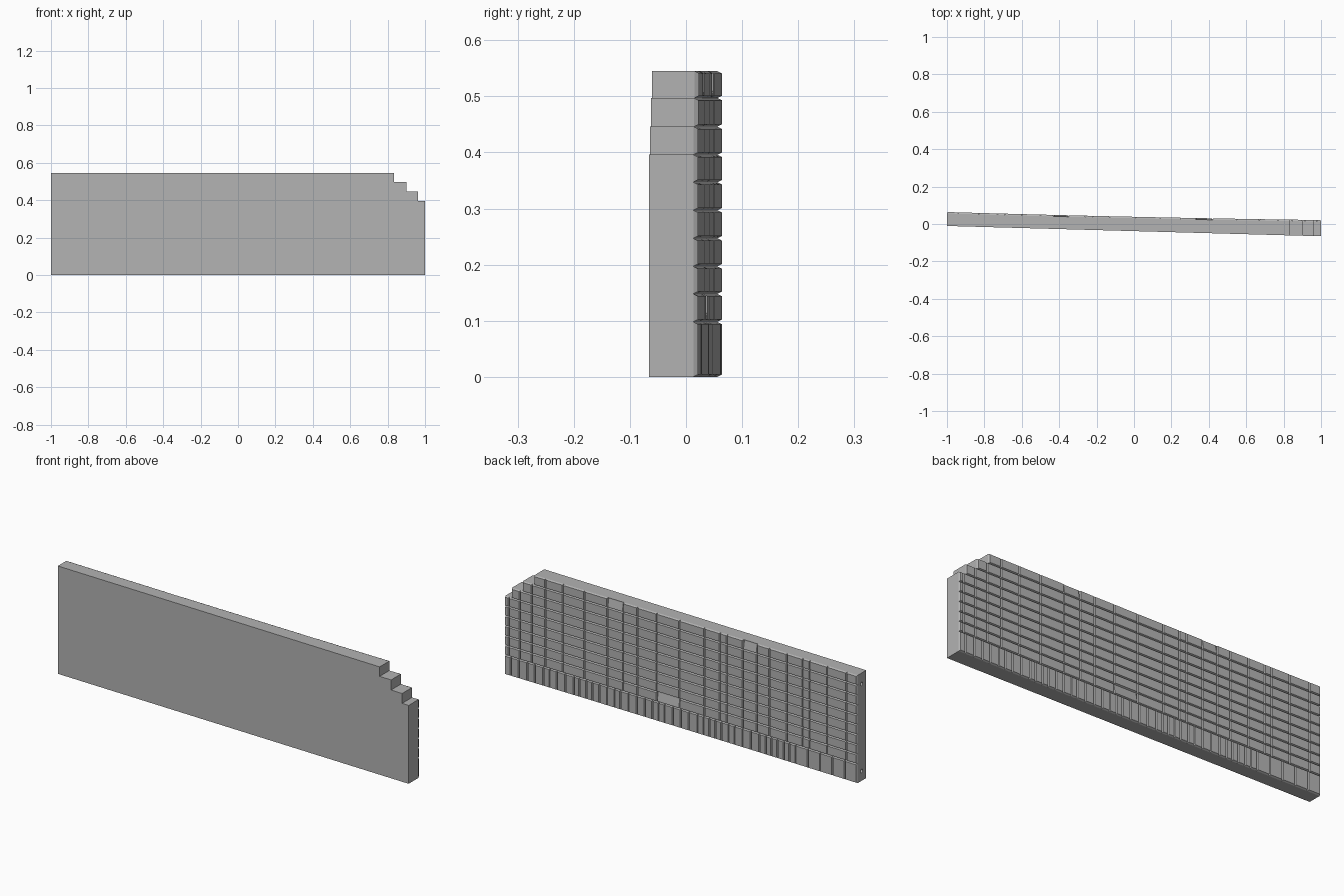
import bpy
import bmesh
import random

random.seed(4)
if "Cube" in bpy.data.objects:
    bpy.data.objects.remove(bpy.data.objects["Cube"], do_unlink=True)

stone = bpy.data.materials.new("wall_grey")
stone.use_nodes = True
grey = (0.45, 0.45, 0.45, 1)
stone.diffuse_color = grey
stone.node_tree.nodes["Principled BSDF"].inputs["Base Color"].default_value = grey


def front(x):
    return -0.038 - 0.0275 * x


def back(x):
    return 0.0425 - 0.0215 * x - 0.004 * (1 - x * x)


def finish(bm, name):
    bmesh.ops.recalc_face_normals(bm, faces=bm.faces)
    mesh = bpy.data.meshes.new(name)
    bm.to_mesh(mesh)
    bm.free()
    mesh.materials.append(stone)
    obj = bpy.data.objects.new(name, mesh)
    bpy.context.collection.objects.link(obj)
    return obj


# Solid wall core with a stepped end
TOP = 0.545
steps = [(0.396, 1.0), (0.446, 0.963), (0.497, 0.9), (TOP, 0.835)]
outline = [(-1, 0), (1, 0)]
for i, (z, x) in enumerate(steps):
    outline.append((x, z))
    if i + 1 < len(steps):
        outline.append((steps[i + 1][1], z))
outline.append((-1, TOP))

bm = bmesh.new()
near = [bm.verts.new((x, front(x), z)) for x, z in outline]
far = [bm.verts.new((x, 0.026 - 0.021 * x, z)) for x, z in outline]
bm.faces.new(near)
bm.faces.new(far[::-1])
for i in range(len(near)):
    j = (i + 1) % len(near)
    bm.faces.new((near[i], far[i], far[j], near[j]))
core = finish(bm, "wall_core")

# Two round fixing holes in the straight end
for z in (0.05, 0.49):
    bpy.ops.mesh.primitive_cylinder_add(vertices=16, radius=0.009, depth=0.08,
                                        location=(-1, 0.027, z), rotation=(0, 1.5708, 0))
    cutter = bpy.context.object
    cutter.name = "hole_cutter"
    cutter.hide_render = True
    mod = core.modifiers.new("hole", 'BOOLEAN')
    mod.operation = 'DIFFERENCE'
    mod.object = cutter
    bpy.context.view_layer.objects.active = core
    bpy.ops.object.modifier_apply(modifier=mod.name)
    bpy.data.objects.remove(cutter, do_unlink=True)


def add_block(bm, x0, x1, z0, z1, lean=0.0):
    """Block with bevelled rim; lean pushes its upper edge inward."""
    e = 0.004
    rings = []
    for inset, drop in ((0, None), (0, 0.008), (e, 0)):
        ring = []
        for x, z, upper in ((x0 + inset, z0 + inset, 0), (x1 - inset, z0 + inset, 0),
                            (x1 - inset, z1 - inset, 1), (x0 + inset, z1 - inset, 1)):
            y = 0.024 - 0.021 * x if drop is None else back(x) - drop - lean * upper * (drop == 0)
            ring.append(bm.verts.new((x, y, z)))
        rings.append(ring)
    bm.faces.new(rings[0])
    bm.faces.new(rings[2])
    for a, b in zip(rings, rings[1:]):
        for i in range(4):
            j = (i + 1) % 4
            bm.faces.new((a[i], a[j], b[j], b[i]))


# Upright narrow blocks along the base
bm = bmesh.new()
x = -1.0
while x < 1:
    width = 0.07 if x < -0.7 else random.uniform(0.03, 0.05)
    end = x + width if x + width < 0.975 else 1.0
    add_block(bm, x, end, 0, 0.098)
    x = end
finish(bm, "base_course")

# Stacked courses above, each stopping at its step
joints = [-1, -0.94, -0.83, -0.73, -0.69, -0.6, -0.5, -0.43, -0.35, -0.26, -0.22, -0.13,
          0.01, 0.14, 0.25, 0.33, 0.42, 0.55, 0.67, 0.77, 0.846, 0.914, 0.977]
levels = [0.098, 0.148, 0.197, 0.247, 0.297, 0.347, 0.396, 0.446, 0.497, TOP]
leaning = {(0, 12), (8, 7), (8, 15)}
for row, (z0, z1) in enumerate(zip(levels, levels[1:])):
    limit = next(x for z, x in steps if z1 <= z + 0.001)
    edges = [j for j in joints if j < limit - 0.015] + [limit]
    bm = bmesh.new()
    for col, (x0, x1) in enumerate(zip(edges, edges[1:])):
        add_block(bm, x0, x1, z0, z1, 0.008 if (row, col) in leaning else 0)
    finish(bm, "block_course_%d" % (row + 1))
